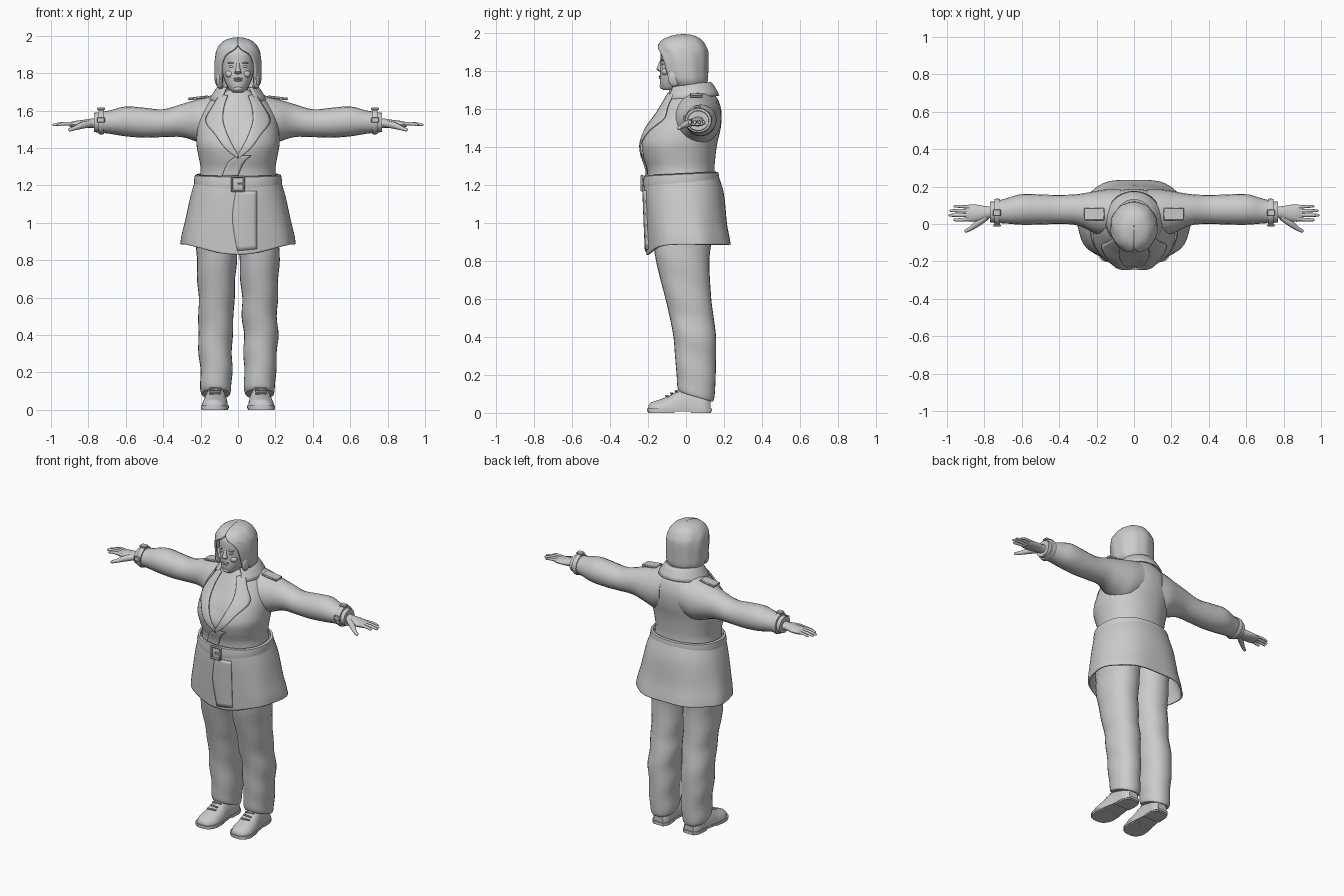
import bpy, bmesh, math
from mathutils import Vector
from mathutils.bvhtree import BVHTree

if "Cube" in bpy.data.objects:
    bpy.data.objects.remove(bpy.data.objects["Cube"])

grey = bpy.data.materials.new("plain_grey")
grey.diffuse_color = (0.6, 0.6, 0.6, 1)
grey.use_nodes = True
grey.node_tree.nodes["Principled BSDF"].inputs["Base Color"].default_value = grey.diffuse_color


def make(name, bm, thick=0):
    bmesh.ops.recalc_face_normals(bm, faces=bm.faces)
    me = bpy.data.meshes.new(name)
    bm.to_mesh(me)
    bm.free()
    ob = bpy.data.objects.new(name, me)
    bpy.context.collection.objects.link(ob)
    me.materials.append(grey)
    if thick:
        m = ob.modifiers.new("thickness", 'SOLIDIFY')
        m.thickness = thick
        m.offset = 0
    return ob


def smooth(rows, k=4):
    """Catmull-Rom interpolation of rows of numbers."""
    out = []
    for i in range(len(rows) - 1):
        a, b, c, d = (rows[max(0, min(len(rows) - 1, i + j))] for j in (-1, 0, 1, 2))
        for s in range(k):
            t = s / k
            out.append([q + .5 * t * (r - p + t * (2 * p - 5 * q + 4 * r - w + t * (3 * (q - r) + w - p)))
                        for p, q, r, w in zip(a, b, c, d)])
    return out + [list(rows[-1])]


def loft(name, rings, closed=True, caps=True, thick=0):
    bm = bmesh.new()
    vs = [[bm.verts.new(p) for p in r] for r in rings]
    n = len(vs[0])
    for a, b in zip(vs, vs[1:]):
        for j in range(n if closed else n - 1):
            k = (j + 1) % n
            bm.faces.new((a[j], a[k], b[k], b[j]))
    if caps:
        bm.faces.new(vs[0])
        bm.faces.new(vs[-1])
    return make(name, bm, thick)


def spow(v, p):
    return math.copysign(abs(v) ** (2 / p), v)


def ring(z, xc, rx, yf, yb, n=32, p=2.2, a0=0.0, full=True):
    """Horizontal section; angle 0 faces the front, a0 leaves a front gap."""
    out = []
    for i in range(n):
        a = a0 + (math.tau - 2 * a0) * i / (n if full else n - 1)
        out.append(Vector((xc + rx * spow(math.sin(a), p),
                           (yf + yb) / 2 - (yb - yf) / 2 * spow(math.cos(a), p), z)))
    return out


def xring(x, z0, z1, y0, y1, n=20):
    """Section across an arm."""
    return [Vector((x, (y0 + y1) / 2 + (y1 - y0) / 2 * math.cos(math.tau * i / n),
                    (z0 + z1) / 2 + (z1 - z0) / 2 * math.sin(math.tau * i / n))) for i in range(n)]


def ball(name, loc, size, seg=14):
    bm = bmesh.new()
    bmesh.ops.create_uvsphere(bm, u_segments=seg, v_segments=8, radius=1)
    for v in bm.verts:
        v.co = Vector([c * s for c, s in zip(v.co, size)]) + Vector(loc)
    return make(name, bm)


def box(name, loc, size, rot=(0, 0, 0), bevel=0.004):
    bm = bmesh.new()
    bmesh.ops.create_cube(bm, size=1)
    for v in bm.verts:
        v.co = Vector([c * s for c, s in zip(v.co, size)])
    bmesh.ops.bevel(bm, geom=bm.edges[:], offset=bevel, segments=1, affect='EDGES')
    ob = make(name, bm)
    ob.location, ob.rotation_euler = loc, rot
    return ob


def tube(name, pts, radii, n=10):
    """Round tapered limb through points, used for fingers."""
    rows = smooth([(*p, r) for p, r in zip(pts, radii)], 3)
    rings = []
    for i, r in enumerate(rows):
        d = Vector(rows[min(i + 1, len(rows) - 1)][:3]) - Vector(rows[max(i - 1, 0)][:3])
        q = d.to_track_quat('Z', 'Y')
        rings.append([Vector(r[:3]) + q @ Vector((r[3] * math.cos(math.tau * j / n),
                      r[3] * math.sin(math.tau * j / n), 0)) for j in range(n)])
    return loft(name, rings)


def drape(name, base, left, right, lift=.006, across=6, thick=.009):
    """Cloth strip between two (x, z) edges, laid on the front of a base."""
    me = base.data
    tree = BVHTree.FromPolygons([v.co for v in me.vertices], [p.vertices for p in me.polygons])
    rows = []
    for a, b in zip(smooth(left, 5), smooth(right, 5)):
        row = []
        for i in range(across + 1):
            x, z = (a[k] + (b[k] - a[k]) * i / across for k in (0, 1))
            hit = tree.ray_cast(Vector((x, -1, z)), Vector((0, 1, 0)))[0]
            row.append(Vector((x, (hit.y if hit else -.08) - lift, z)))
        rows.append(row)
    return loft(name, rows, closed=False, caps=False, thick=thick)


# coat body with a soft dip between the chest halves
body = [ring(*r, n=48) for r in smooth([
    (1.19, 0, .215, -.2, .155), (1.28, 0, .2, -.205, .15), (1.35, 0, .21, -.228, .155),
    (1.42, 0, .222, -.24, .165), (1.5, 0, .218, -.21, .183), (1.58, 0, .2, -.155, .187),
    (1.64, 0, .165, -.118, .172), (1.68, 0, .12, -.095, .145), (1.71, 0, .08, -.08, .115)])]
for v in (v for r in body for v in r):
    if v.y < 0:
        v.y += .022 * math.exp(-(v.x / .045) ** 2 - ((v.z - 1.47) / .08) ** 2)
coat_body = loft("coat_body", body)

# coat skirt, open below, longer at the front
skirt = [ring(*r, n=60, p=2.25) for r in smooth([
    (1.25, 0, .215, -.212, .165), (1.15, 0, .247, -.216, .195), (1.0, 0, .28, -.208, .212),
    (.93, 0, .296, -.203, .226), (.885, 0, .302, -.2, .235)])]
for r in skirt:
    for i, v in enumerate(r):
        a = math.tau * i / len(r)
        t = max(0, (1.15 - v.z) / .265)
        f = 1 + .018 * t * math.cos(7 * a)
        v.x, v.y = v.x * f, v.y * f
        v.z -= t * t * .055 * max(0, math.cos(a)) ** 4
coat_skirt = loft("coat_skirt", skirt, caps=False, thick=.01)
drape("skirt_front_edge", coat_skirt, [(-.012, 1.17), (-.03, 1.02), (-.004, .85)],
      [(.1, 1.17), (.1, 1.02), (.1, .86)], lift=.008)

# belt, lower at the front, with an open buckle
belt = []
for dz, g in ((-.036, -.006), (-.032, .006), (0, .011), (.032, .006), (.036, -.006)):
    r = ring(1.222 + dz, 0, .222 + g, -.212 - g, .162 + g, n=48)
    for v in r:
        v.z += .05 * v.y
    belt.append(r)
loft("belt", belt, caps=False, thick=.006)
for x in (-.032, .032):
    box("buckle_side", (x, -.232, 1.208), (.011, .016, .085))
for z in (1.17, 1.246):
    box("buckle_bar", (0, -.232, z), (.074, .016, .011))
box("buckle_pin", (.014, -.232, 1.208), (.036, .012, .008), bevel=.002)

# wrapped front edge below the lapels
drape("coat_wrap", coat_body, [(-.005, 1.36), (-.055, 1.32), (-.085, 1.25)],
      [(.07, 1.36), (.03, 1.32), (.0, 1.25)])

# collar folded around the neck
col = []
for z, rx, yf, yb in smooth([(1.665, .095, -.08, .12), (1.715, .09, -.08, .118), (1.725, .102, -.088, .13),
                             (1.70, .122, -.1, .148), (1.655, .15, -.125, .172)], 2):
    r = ring(z, 0, rx, yf, yb, n=36, p=2, a0=.65, full=False)
    for v in r:
        v.z += .08 * v.y
    col.append(r)
loft("collar", col, closed=False, caps=False, thick=.01)

# neck and head
loft("neck", [ring(z, 0, .06, -.07, .06, n=20) for z in (1.6, 1.67, 1.74)])
loft("head", [ring(*r, n=28, p=2.1) for r in smooth([
    (1.697, 0, .025, -.118, -.06), (1.712, 0, .045, -.132, .0), (1.75, 0, .068, -.138, .05),
    (1.8, 0, .083, -.136, .08), (1.86, 0, .09, -.134, .09), (1.91, 0, .088, -.13, .085),
    (1.95, 0, .06, -.1, .06)], 3)])
# nose, mouth and chin
loft("nose", [ring(z, 0, w, y, -.11, n=12) for z, w, y in
              ((1.793, .012, -.134), (1.8, .019, -.149), (1.808, .017, -.157), (1.83, .011, -.147), (1.862, .009, -.134))])
ball("upper_lip", (0, -.134, 1.771), (.027, .010, .005))
ball("lower_lip", (0, -.133, 1.761), (.022, .010, .006))
ball("chin", (0, -.122, 1.717), (.025, .017, .015))

# hair: bob with an arched opening for the face
hair = []
for z, rx, yf, yb, w in smooth([
        (1.722, .098, -.09, .1, .078), (1.75, .116, -.115, .108, .084), (1.8, .12, -.135, .11, .086),
        (1.86, .12, -.148, .112, .08), (1.9, .115, -.149, .11, .058), (1.925, .107, -.144, .1, .02),
        (1.95, .091, -.128, .085, 0), (1.97, .068, -.098, .06, 0), (1.983, .03, -.05, .025, 0),
        (1.986, .002, -.015, -.01, 0)], 3):
    r = ring(z, 0, rx, yf, yb, n=49, p=2.1, a0=math.asin(max(0, min(.95, w / rx))), full=False)
    for i, v in enumerate(r):
        g = 1 + .012 * math.cos(i * math.tau / 6)
        v.x, v.y = v.x * g, v.y * g
    hair.append(r)
loft("hair", hair, closed=False, caps=False, thick=.012)

FINGERS = ((.022, .965, .0095), (.047, .99, .0095), (.071, .985, .009), (.094, .965, .008))
for s, side in ((-1, "right"), (1, "left")):
    # face halves
    ball(side + "_eye", (s * .034, -.121, 1.835), (.015, .011, .007))
    ball(side + "_brow", (s * .035, -.124, 1.855), (.022, .011, .004))
    ball(side + "_cheek", (s * .042, -.108, 1.795), (.026, .021, .02))
    ball(side + "_hair_lock", (s * .098, -.062, 1.765), (.018, .034, .05))
    # lapels
    drape(side + "_lapel", coat_body,
          [(s * .095, 1.685), (s * .135, 1.62), (s * .172, 1.545), (s * .125, 1.475), (s * .065, 1.395), (0, 1.345)],
          [(s * .055, 1.68), (s * .075, 1.62), (s * .08, 1.55), (s * .06, 1.48), (s * .03, 1.415), (-s * .004, 1.36)],
          lift=.009)
    # shoulder strap
    box(side + "_shoulder_strap", (s * .212, .053, 1.668), (.11, .066, .014), (0, s * .12, 0))
    # sleeve
    loft(side + "_sleeve", [xring(s * r[0], *r[1:]) for r in smooth([
        (.07, 1.43, 1.695, -.06, .185), (.14, 1.41, 1.682, -.065, .186), (.21, 1.43, 1.662, -.05, .175),
        (.3, 1.458, 1.635, -.008, .16), (.4, 1.458, 1.607, 0, .155), (.5, 1.455, 1.615, -.003, .158),
        (.6, 1.462, 1.622, -.004, .16), (.68, 1.475, 1.602, .002, .138), (.74, 1.482, 1.592, .006, .122),
        (.77, 1.485, 1.588, .008, .12)])])
    # wrist strap with buckle and loop
    loft(side + "_wrist_strap", [xring(s * x, 1.482 - g, 1.595 + g, .004 - g, .126 + g) for x, g in
                                 ((.715, -.006), (.716, .007), (.73, .011), (.746, .007), (.747, -.006))])
    box(side + "_wrist_buckle", (s * .733, .06, 1.61), (.042, .036, .014))
    box(side + "_wrist_loop", (s * .733, -.008, 1.55), (.042, .012, .03))
    # hand
    loft(side + "_palm", [xring(s * r[0], *r[1:]) for r in smooth([
        (.74, 1.505, 1.56, .035, .095), (.79, 1.508, 1.556, .028, .095), (.83, 1.507, 1.55, .015, .102),
        (.87, 1.508, 1.545, .012, .104), (.9, 1.512, 1.538, .016, .1)], 3)])
    for y, tip, r in FINGERS:
        tube(side + "_finger", [(s * .87, .058 + (y - .058) * .85, 1.53), (s * (tip + .89) / 2, y, 1.53),
                                (s * (tip - .006), y, 1.523), (s * tip, y, 1.521)], (r * 1.1, r, r * .75, r * .25))
    tube(side + "_thumb", [(s * .79, .04, 1.53), (s * .835, .005, 1.52), (s * .87, -.022, 1.507),
                           (s * .9, -.038, 1.497), (s * .906, -.041, 1.495)], (.02, .018, .012, .009, .003))
    # trouser leg, hem higher over the shoe
    leg = [ring(z, s * xc, rx, yf, yb, n=28) for z, xc, rx, yf, yb in smooth([
        (.085, .117, .075, -.035, .14), (.11, .117, .082, -.045, .15), (.2, .117, .085, -.05, .156),
        (.3, .12, .089, -.058, .158), (.4, .122, .092, -.066, .158), (.5, .116, .094, -.085, .146),
        (.6, .116, .096, -.108, .133), (.8, .114, .107, -.158, .123), (.95, .112, .111, -.175, .14),
        (1.1, .108, .108, -.17, .14)])]
    for r in leg:
        for v in r:
            t = max(0, 1 - v.z / .25)
            v.z -= .45 * t * (v.y - .05)
            v.x += .003 * math.sin(v.z * 34 + v.y * 12)
    loft(side + "_trouser_leg", leg)
    # shoe: rounded upper on a flat sole with a heel
    upper = []
    for y, w, h in smooth([(-.198, .02, .028), (-.185, .047, .046), (-.14, .068, .062), (-.08, .068, .085),
                           (-.03, .062, .115), (.04, .056, .12), (.1, .054, .1), (.13, .035, .07)], 3):
        upper.append([Vector((s * (.118 - .05 * y) + w * math.cos(math.pi * i / 12), y,
                              .008 + h * math.sin(math.pi * i / 12) ** .75)) for i in range(13)])
    loft(side + "_shoe", upper)

    def sole(name, rows, z0, z1):
        loft(name, [[Vector((s * (.118 - .05 * y) + x, y, z)) for x, z in
                     ((-w, z0), (w, z0), (w, z1), (-w, z1))] for y, w in smooth(rows, 3)])
    sole(side + "_sole", [(-.204, .022), (-.188, .053), (-.14, .074), (-.07, .07), (.02, .058), (.1, .058), (.136, .036)], .008, .022)
    sole(side + "_toe_tread", [(-.2, .02), (-.185, .05), (-.14, .071), (-.06, .064)], 0, .009)
    sole(side + "_heel", [(.025, .055), (.1, .055), (.132, .035)], 0, .009)
    for k in range(3):
        y = -.1 + .025 * k
        box(side + "_lace", (s * (.118 - .05 * y), y, .089 + .012 * k), (.062, .009, .012), (.4, 0, .15 * (-1) ** k), .003)

# smooth shading with sharp creases
for o in bpy.context.scene.objects:
    o.select_set(True)
    bpy.context.view_layer.objects.active = o
bpy.ops.object.shade_smooth_by_angle(angle=math.radians(40))
